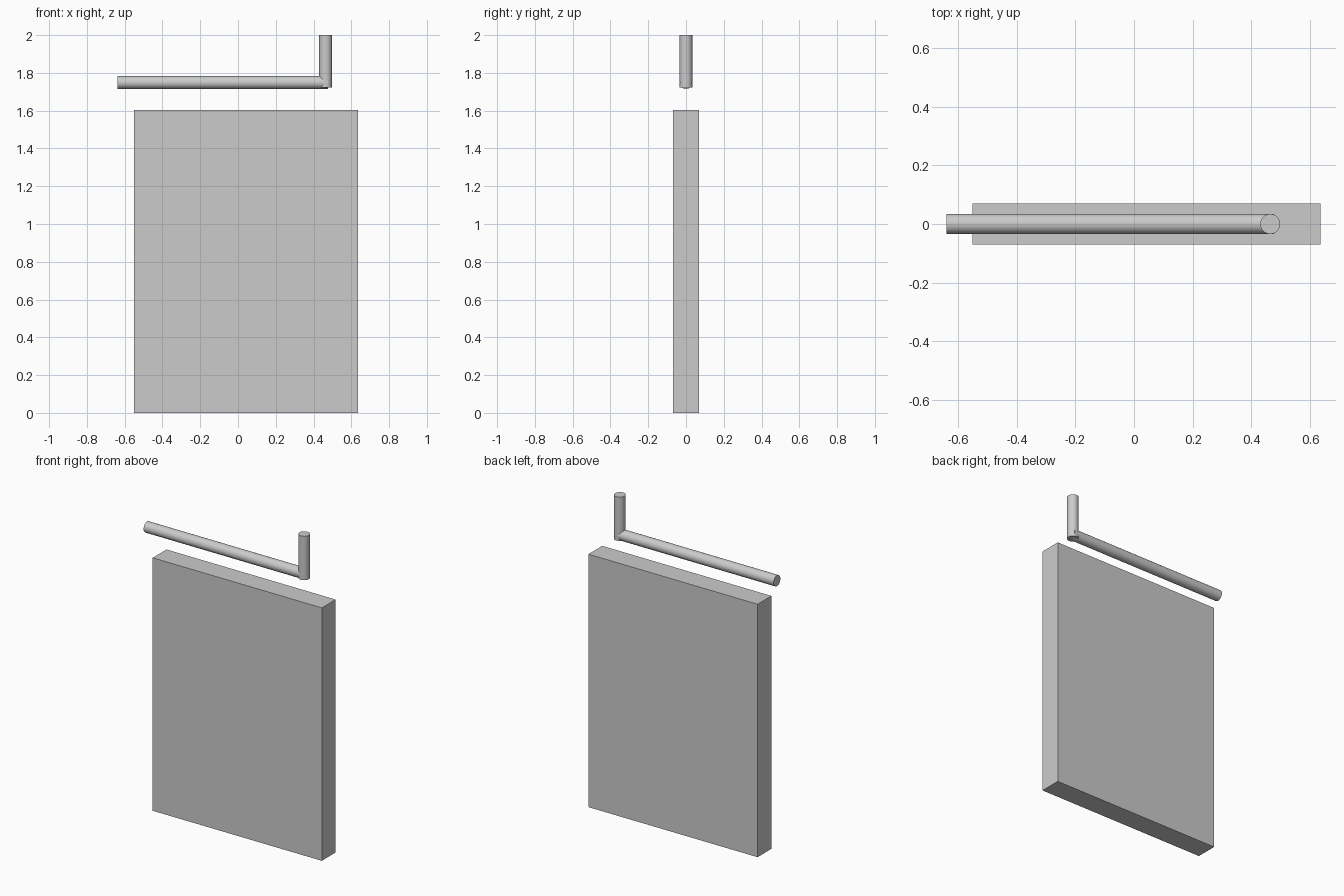
import bpy
from math import pi

if "Cube" in bpy.data.objects:
    bpy.data.objects.remove(bpy.data.objects["Cube"])

ROD_RADIUS = 0.034


def rod(name, centre, length, rotation=(0, 0, 0)):
    bpy.ops.mesh.primitive_cylinder_add(vertices=32, radius=ROD_RADIUS, depth=length,
                                        location=centre, rotation=rotation)
    obj = bpy.context.object
    obj.name = name
    bpy.ops.object.shade_smooth_by_angle()
    return obj


# Sign panel, a plain slab
x0, x1, height, depth = -0.55, 0.636, 1.603, 0.138
bpy.ops.mesh.primitive_cube_add(size=1, location=((x0 + x1) / 2, 0, height / 2))
panel = bpy.context.object
panel.name = "sign_panel"
panel.scale = (x1 - x0, depth, height)
bpy.ops.object.transform_apply(location=False, rotation=False, scale=True)

# Horizontal arm above the panel
a0, a1 = -0.638, 0.476
rod("horizontal_arm", ((a0 + a1) / 2, 0, 1.749), a1 - a0, (0, pi / 2, 0))

# Short upright post at the right end of the arm
p0, p1 = 1.722, 2.0
rod("upright_post", (0.464, 0, (p0 + p1) / 2), p1 - p0)
